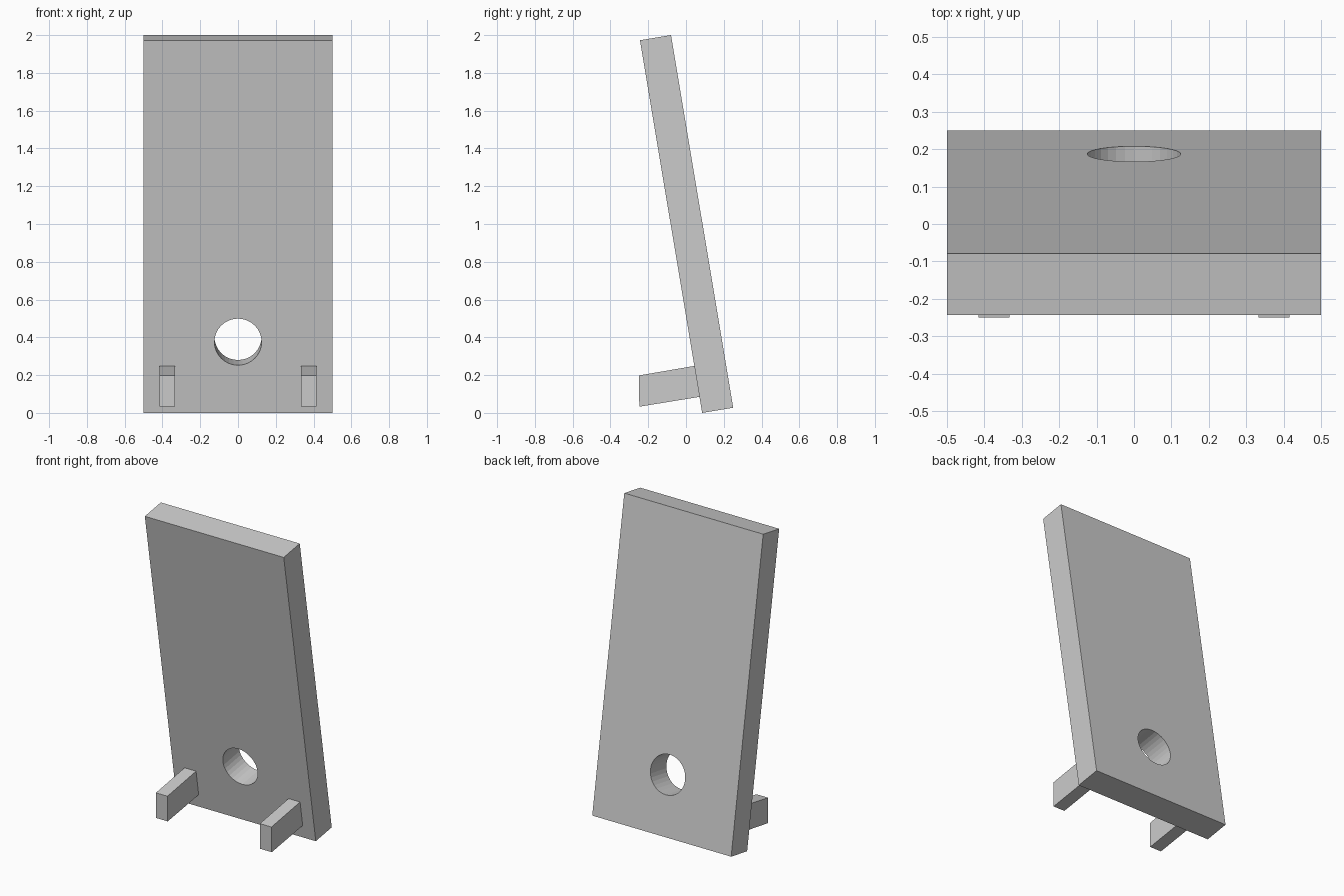
import bpy, bmesh
from math import atan2, sin, cos, pi
from mathutils import Vector

if "Cube" in bpy.data.objects:
    bpy.data.objects.remove(bpy.data.objects["Cube"])

TILT = atan2(0.167, 1.0)
LENGTH, THICK = 2.0, 1 / 6
FOOT_Y = 0.25 - THICK * cos(TILT)      # front bottom edge of the board
up = Vector((0, -sin(TILT), cos(TILT)))
back = Vector((0, cos(TILT), sin(TILT)))


def board_point(u, v):
    """Point u along the board and v behind its front face, at x = 0."""
    return Vector((0, FOOT_Y, 0)) + up * u + back * v


def extrude_profile(name, points, x0, x1):
    """Prism from a side profile, running from x0 to x1."""
    bm = bmesh.new()
    face = bm.faces.new([bm.verts.new((x0, p[0], p[1])) for p in points])
    ext = bmesh.ops.extrude_face_region(bm, geom=[face])
    moved = [g for g in ext["geom"] if isinstance(g, bmesh.types.BMVert)]
    bmesh.ops.translate(bm, verts=moved, vec=(x1 - x0, 0, 0))
    bmesh.ops.recalc_face_normals(bm, faces=bm.faces)
    mesh = bpy.data.meshes.new(name)
    bm.to_mesh(mesh)
    bm.free()
    obj = bpy.data.objects.new(name, mesh)
    bpy.context.collection.objects.link(obj)
    return obj


# Leaning board
corners = [board_point(u, v).yz for u, v in
           ((0, 0), (0, THICK), (LENGTH, THICK), (LENGTH, 0))]
board = extrude_profile("leaning_board", corners, -0.5, 0.5)

# Round hole, square to the board
bpy.ops.mesh.primitive_cylinder_add(
    vertices=32, radius=0.125, depth=0.5,
    location=board_point(0.381, THICK / 2), rotation=(TILT - pi / 2, 0, 0))
cutter = bpy.context.object
cutter.name = "hole_cutter"
cutter.rotation_euler = back.to_track_quat('Z', 'Y').to_euler()
cutter.hide_render = True
mod = board.modifiers.new("hole", 'BOOLEAN')
mod.operation = 'DIFFERENCE'
mod.object = cutter
mod.solver = 'EXACT'
bpy.context.view_layer.objects.active = board
bpy.ops.object.modifier_apply(modifier=mod.name)
bpy.data.objects.remove(cutter)

# Pair of support pegs, butted against the front face
peg_top, peg_bottom = board_point(0.252, 0).yz, board_point(0.086, 0).yz
peg = extrude_profile("support_pegs",
                      [(-0.25, 0.198), (-0.247, 0.033), peg_bottom, peg_top],
                      0.333, 0.416)
peg.modifiers.new("mirror", 'MIRROR').use_axis = (True, False, False)
